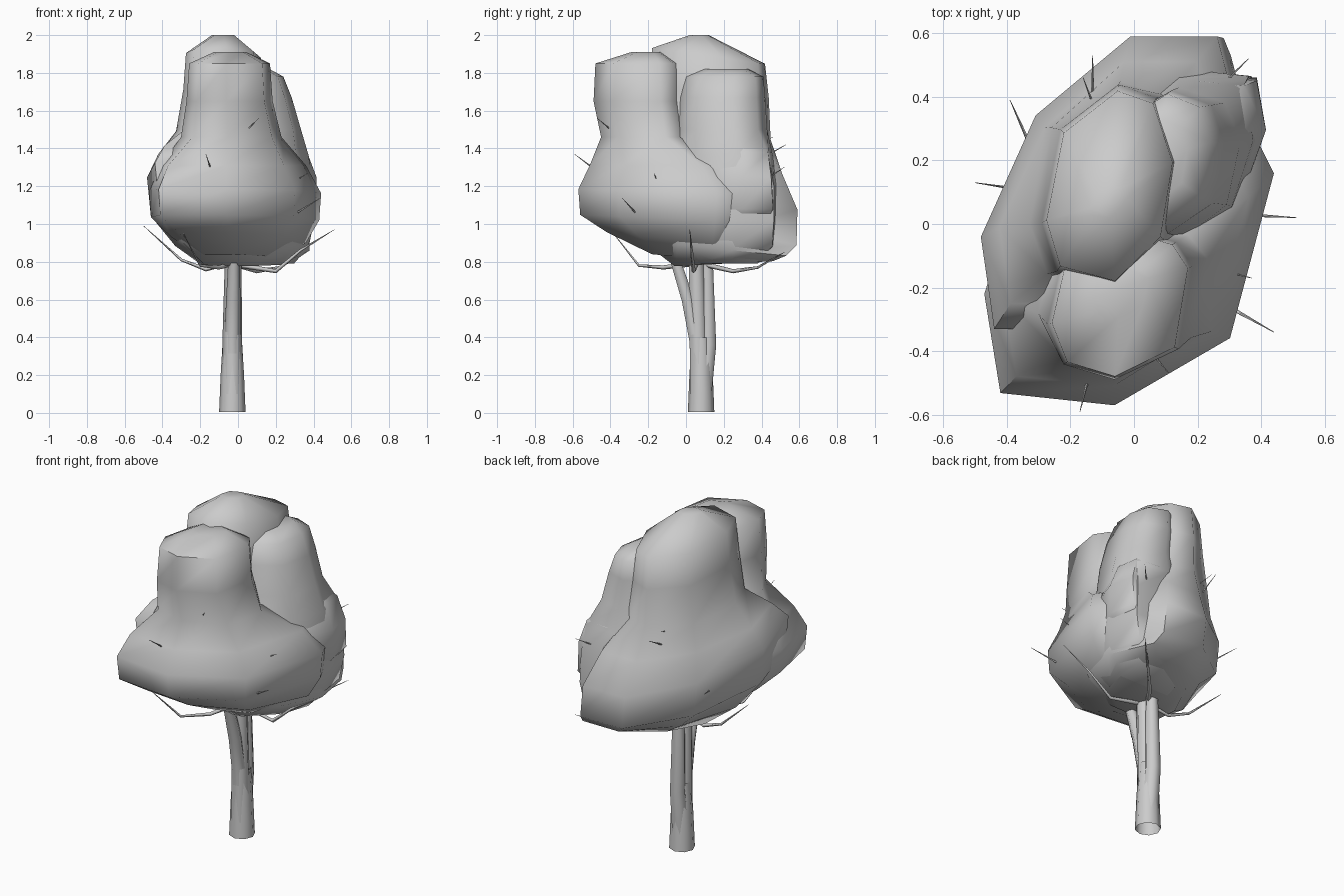
import bpy, math
from mathutils import Vector

cube = bpy.data.objects.get("Cube")
if cube:
    bpy.data.objects.remove(cube)

grey = bpy.data.materials.new("plain grey")
grey.use_nodes = True
grey.diffuse_color = (0.6, 0.6, 0.6, 1)
grey.node_tree.nodes["Principled BSDF"].inputs["Base Color"].default_value = (0.6, 0.6, 0.6, 1)


def link(name, data):
    obj = bpy.data.objects.new(name, data)
    bpy.context.scene.collection.objects.link(obj)
    data.materials.append(grey)
    return obj


def lobe(name, outline, rings):
    """Loft an outline through rings of (z, cx, cy, rx, ry, tilt along y)."""
    n, verts, faces = len(outline), [], []
    for z, cx, cy, rx, ry, tilt in rings:
        for u, v in outline:
            # The upper part is rounder than the bulge
            soft = math.hypot(u, v) ** (-.6 if z > 1.4 else 0)
            x, y = rx * u * soft, ry * v * soft
            verts.append((cx + x, cy + y, z + tilt * y))
    for r in range(len(rings) - 1):
        for i in range(n):
            j = (i + 1) % n
            a = r * n
            faces.append((a + i, a + j, a + n + j, a + n + i))
    faces.append(tuple(reversed(range(n))))
    faces.append(tuple(range(len(verts) - n, len(verts))))
    mesh = bpy.data.meshes.new(name)
    mesh.from_pydata(verts, [], faces)
    obj = link(name, mesh)
    bpy.ops.object.select_all(action="DESELECT")
    bpy.context.view_layer.objects.active = obj
    obj.select_set(True)
    bpy.ops.object.shade_smooth_by_angle(angle=math.radians(65))


def tube(name, points, radii, sides=1):
    """Tapered open stem along a path."""
    curve = bpy.data.curves.new(name, "CURVE")
    curve.dimensions = "3D"
    curve.bevel_depth = 1
    curve.bevel_resolution = sides
    spline = curve.splines.new("POLY")
    spline.points.add(len(points) - 1)
    for p, co, r in zip(spline.points, points, radii):
        p.co = (*co, 1)
        p.radius = r
    spline.use_smooth = True
    link(name, curve)


# Irregular eight-sided crown outlines
front_outline = [(-.87, -.92), (-.09, -1), (.7, -.56), (1, .52),
                 (.8, .9), (.05, 1), (-.72, .5), (-.98, -.27)]
rear_outline = [(-.88, -1), (.1, -1), (.75, -.5), (1, .25),
                (.79, 1), (.14, 1), (-.57, .46), (-.98, -.37)]
side_outline = [(-u, -v) for u, v in front_outline]

# Bell-shaped crown lobes, listed from the bottom up
lobe("front_crown", front_outline, [
    (.82, 0, .02, .2, .2, -.1), (.92, 0, -.05, .36, .37, -.1),
    (1.03, -.02, -.09, .45, .47, -.04), (1.17, -.02, -.09, .46, .48, -.03),
    (1.31, -.03, -.12, .39, .39, 0), (1.46, -.03, -.22, .28, .23, 0),
    (1.65, -.04, -.25, .24, .24, 0), (1.85, -.04, -.25, .225, .23, 0),
    (1.91, -.04, -.21, .09, .08, 0)])

lobe("rear_crown", rear_outline, [
    (.79, .04, .2, .24, .26, .05), (.87, .02, .15, .36, .38, -.1),
    (1.0, -.05, .13, .42, .455, -.25), (1.2, -.07, .13, .42, .46, -.27),
    (1.34, -.08, .13, .35, .38, -.2), (1.48, -.08, .12, .26, .33, -.1),
    (1.7, -.08, .12, .22, .32, -.1), (1.89, -.08, .12, .205, .3, -.14),
    (2.0, -.08, .07, .06, .05, 0)])

lobe("side_crown", side_outline, [
    (.79, .1, .18, .2, .2, 0), (.88, .1, .18, .28, .3, 0),
    (1.02, .1, .18, .31, .31, 0), (1.2, .1, .18, .3, .31, 0),
    (1.36, .12, .19, .26, .27, 0), (1.5, .12, .19, .22, .24, 0),
    (1.67, .1, .19, .19, .23, 0), (1.78, .09, .2, .155, .21, 0),
    (1.82, .08, .2, .09, .13, 0)])

lobe("corner_crown", side_outline, [
    (1.0, .16, .24, .2, .2, 0), (1.08, .16, .23, .26, .25, 0),
    (1.25, .16, .23, .26, .24, 0), (1.38, .18, .25, .19, .2, 0),
    (1.48, .2, .28, .08, .08, 0)])

# Trunk of three stems sharing one open foot
tube("trunk_foot", [(-.03, .08, .005), (-.03, .08, .2), (-.03, .08, .4)], (.07, .062, .05), 2)
tube("front_stem", [(-.03, .07, .1), (-.03, .055, .38), (-.025, .01, .6), (-.02, -.08, .88)],
     (.05, .042, .038, .028))
tube("middle_stem", [(-.03, .07, .1), (-.03, .065, .4), (-.025, .05, .9)], (.055, .052, .042))
tube("rear_stem", [(-.03, .09, .08), (-.03, .12, .36), (-.03, .11, .88)], (.05, .046, .034))

# Bent twigs under the crown
bent = [
    [(-.03, .06, .8), (-.17, .08, .76), (-.3, .1, .81), (-.5, .13, .99)],
    [(-.03, .08, .79), (.1, .25, .75), (.22, .38, .77), (.36, .52, .85)],
    [(-.03, .04, .79), (-.1, -.12, .77), (-.2, -.25, .78), (-.3, -.4, .97)],
    [(.02, .05, .78), (.2, .04, .75), (.33, .03, .86), (.51, .02, .97)],
]
for i, path in enumerate(bent):
    tube(f"bent_twig_{i + 1}", path, (.014, .011, .007, .001), 0)

# Straight twig tips poking out of the crown: tip, then direction outward
tips = [
    ((-.39, .39, 1.12), (-.4, .9, .3)), ((-.13, .53, 1.42), (0, .9, .5)),
    ((-.16, .46, 1.46), (-.3, .8, .4)), ((-.17, -.59, 1.37), (-.2, -.8, .6)),
    ((.11, -.47, 1.56), (.5, -.6, .5)), ((.37, -.17, 1.27), (.8, -.2, .5)),
    ((.44, -.34, 1.14), (.8, -.45, .5)), ((.36, .52, 1.3), (.6, .6, .4)),
]
for i, (tip, way) in enumerate(tips):
    tip = Vector(tip)
    tube(f"twig_tip_{i + 1}", [tip - Vector(way).normalized() * .2, tip], (.007, .001), 0)
